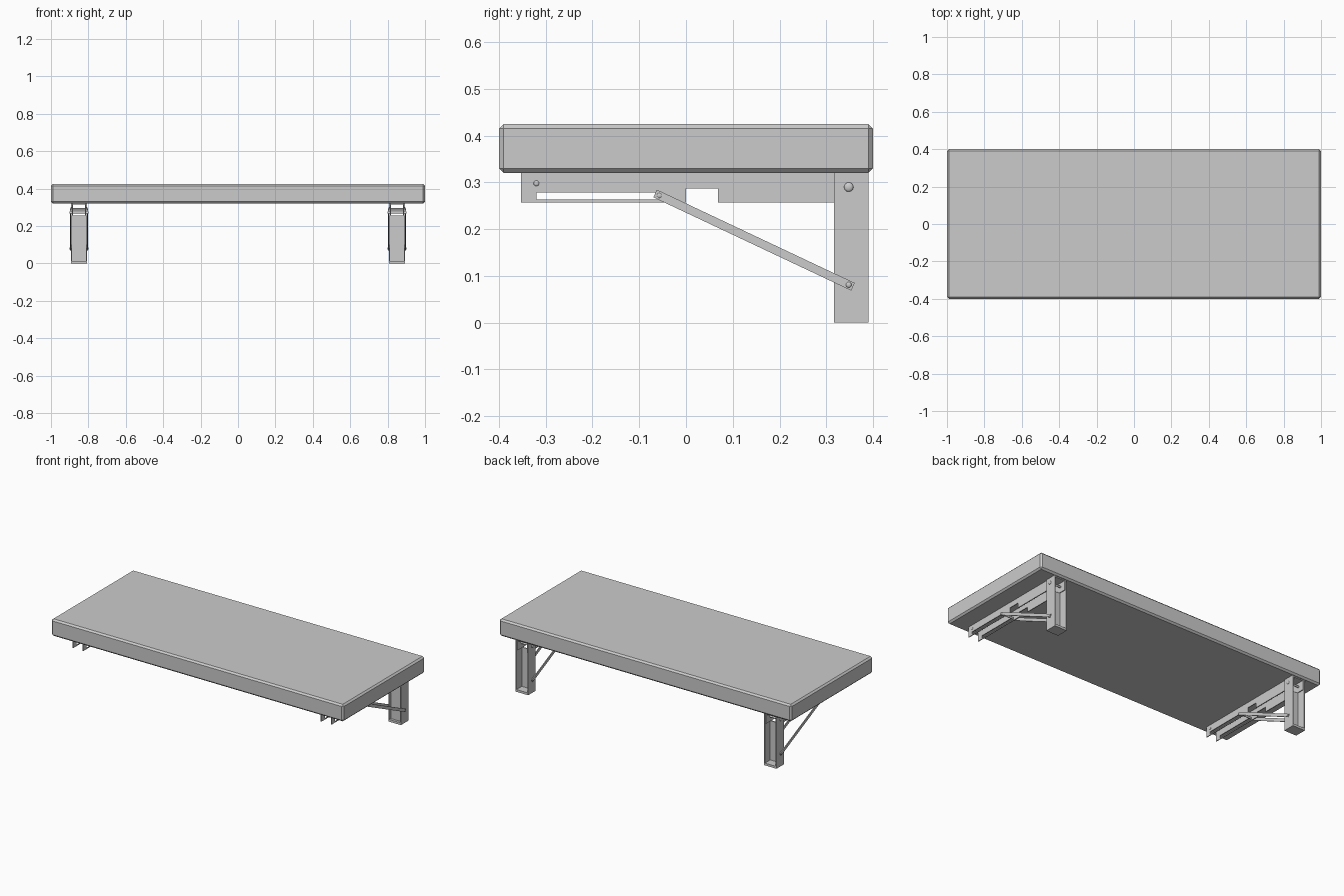
import bpy, bmesh, math
from mathutils import Vector, Matrix

cube = bpy.data.objects.get("Cube")
if cube:
    bpy.data.objects.remove(cube, do_unlink=True)

grey = bpy.data.materials.new("plain grey")
grey.use_nodes = True
colour = (0.6, 0.6, 0.6, 1)
grey.diffuse_color = colour
grey.node_tree.nodes["Principled BSDF"].inputs["Base Color"].default_value = colour


def finish(name, bm):
    bmesh.ops.recalc_face_normals(bm, faces=bm.faces)
    mesh = bpy.data.meshes.new(name)
    bm.to_mesh(mesh)
    bm.free()
    mesh.materials.append(grey)
    obj = bpy.data.objects.new(name, mesh)
    bpy.context.collection.objects.link(obj)
    return obj


def box(name, x, y, z):
    bm = bmesh.new()
    bmesh.ops.create_cube(bm, size=1)
    size = Vector((x[1] - x[0], y[1] - y[0], z[1] - z[0]))
    mid = Vector((sum(x), sum(y), sum(z))) / 2
    bm.transform(Matrix.Translation(mid) @ Matrix.Diagonal((*size, 1)))
    return finish(name, bm)


def plate(name, outline, x, thick):
    """Extrude a (y, z) outline along x."""
    bm = bmesh.new()
    face = bm.faces.new([bm.verts.new((x, y, z)) for y, z in outline])
    out = bmesh.ops.extrude_face_region(bm, geom=[face])
    moved = [v for v in out["geom"] if isinstance(v, bmesh.types.BMVert)]
    bmesh.ops.translate(bm, verts=moved, vec=(thick, 0, 0))
    return finish(name, bm)


def rivet(name, x, y, z, r, side):
    """Domed head facing sideways."""
    bm = bmesh.new()
    bmesh.ops.create_uvsphere(bm, u_segments=16, v_segments=8, radius=r)
    bm.transform(Matrix.Translation((x, y, z)) @ Matrix.Diagonal((0.5, 1, 1, 1)))
    for f in bm.faces:
        f.smooth = True
    return finish(name, bm)


def pin(name, x, y, z, r, length):
    bm = bmesh.new()
    bmesh.ops.create_cone(bm, cap_ends=True, segments=16, radius1=r, radius2=r, depth=length)
    bm.transform(Matrix.Translation((x, y, z)) @ Matrix.Rotation(math.pi / 2, 4, 'Y'))
    for f in bm.faces:
        f.smooth = len(f.verts) == 4
    return finish(name, bm)


# Chamfered tabletop
top = box("tabletop", (-1, 1), (-0.4, 0.4), (0.32, 0.425))
bevel = top.modifiers.new("chamfer", 'BEVEL')
bevel.width = 0.01
bevel.segments = 1

# Arm flange outline, with a notch below; the slot is left as a gap above a thin rail
TOP, LOW = 0.32, 0.257
arm = [(-0.353, TOP), (-0.353, LOW), (-0.32, LOW), (-0.32, 0.278), (-0.05, 0.278),
       (-0.05, LOW), (0, LOW), (0, 0.287), (0.068, 0.287), (0.068, LOW),
       (0.385, LOW), (0.385, TOP)]
upper, lower = Vector((-0.057, 0.272)), Vector((0.348, 0.081))
along = (lower - upper).normalized()
across = Vector((-along.y, along.x)) * 0.009
a, b = upper - along * 0.01, lower + along * 0.01
strut = [a - across, b - across, b + across, a + across]

for label, cx in (("right", -0.85), ("left", 0.85)):
    n = label + "_"
    # Hinged leg: back-facing channel with a closed foot
    box(n + "leg_web", (cx - 0.04, cx + 0.04), (0.332, 0.338), (0, 0.257))
    box(n + "leg_foot", (cx - 0.042, cx + 0.042), (0.317, 0.39), (0, 0.014))
    # Arm top plate and sliding pin
    box(n + "arm_top", (cx - 0.037, cx + 0.037), (-0.353, 0.385), (0.314, TOP))
    pin(n + "slide_pin", cx, upper.x, upper.y, 0.006, 0.1)
    pin(n + "hinge_pin", cx, 0.348, 0.29, 0.006, 0.08)
    for end, s in (("inner", -1), ("outer", 1)):
        e = n + end + "_"
        x = sorted((cx + s * 0.037, cx + s * 0.0425))
        box(e + "leg_flange", x, (0.317, 0.39), (0, TOP))
        plate(e + "arm_flange", arm, cx + s * 0.037, -s * 0.005)
        box(e + "slot_rail", sorted((cx + s * 0.037, cx + s * 0.032)),
            (-0.321, -0.049), (LOW, 0.263))
        plate(e + "strut", strut, cx + s * 0.0435, s * 0.005)
        rivet(e + "front_rivet", cx + s * 0.037, -0.32, 0.298, 0.006, s)
        rivet(e + "hinge_rivet", cx + s * 0.0425, 0.348, 0.29, 0.01, s)
        for spot, p in (("upper", upper), ("lower", lower)):
            rivet(e + spot + "_strut_rivet", cx + s * 0.0485, p.x, p.y, 0.006, s)
